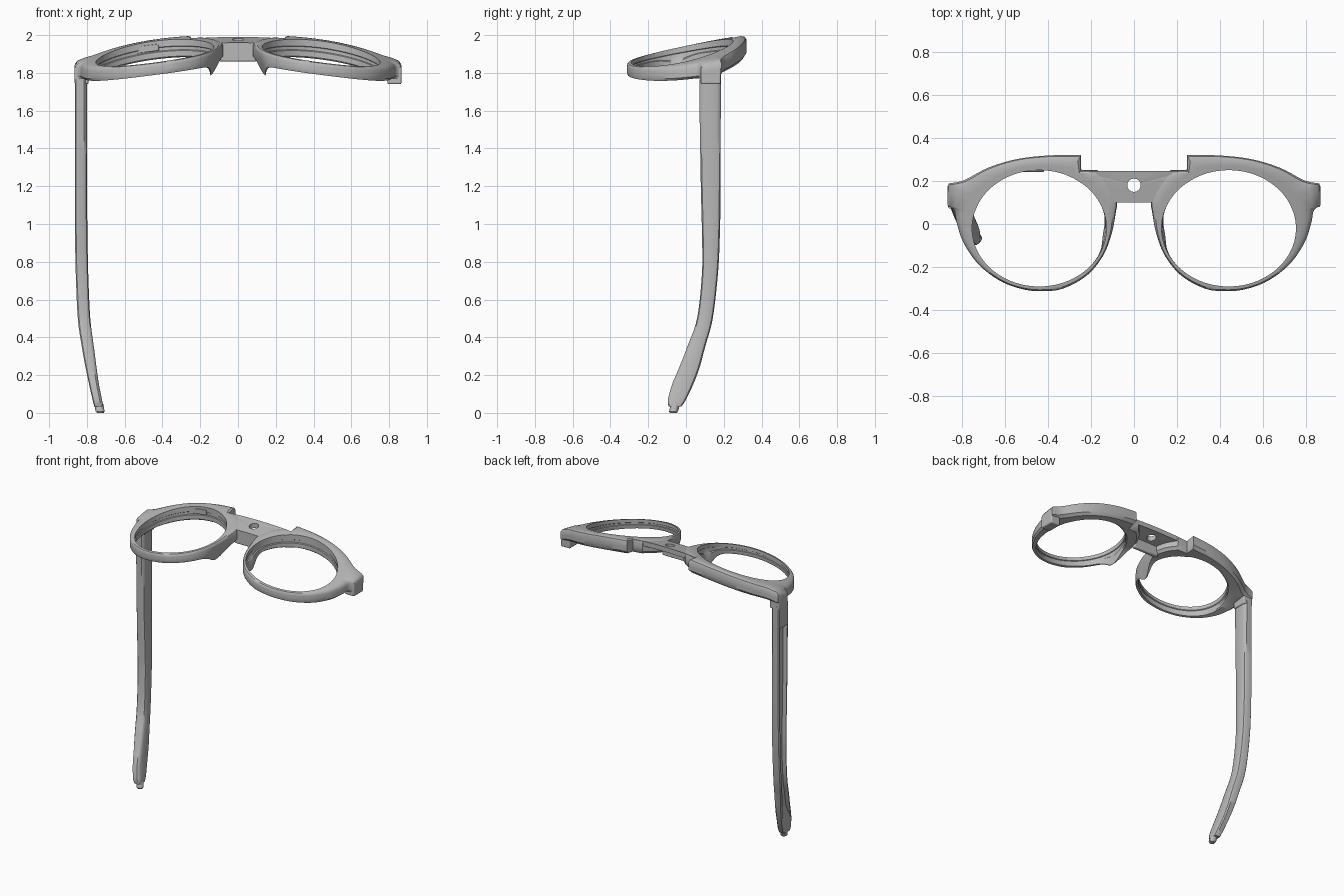
import bpy, bmesh, math
from mathutils import Vector

cube = bpy.data.objects.get("Cube")
if cube:
    bpy.data.objects.remove(cube)

grey = bpy.data.materials.new("plain_grey")
grey.use_nodes = True
grey.diffuse_color = (0.48, 0.48, 0.48, 1)
grey.node_tree.nodes["Principled BSDF"].inputs["Base Color"].default_value = grey.diffuse_color


def finish(name, bm, mirror=False, bevel=0):
    bmesh.ops.recalc_face_normals(bm, faces=bm.faces)
    mesh = bpy.data.meshes.new(name)
    bm.to_mesh(mesh)
    bm.free()
    mesh.materials.append(grey)
    ob = bpy.data.objects.new(name, mesh)
    bpy.context.collection.objects.link(ob)
    bpy.ops.object.select_all(action='DESELECT')
    bpy.context.view_layer.objects.active = ob
    ob.select_set(True)
    bpy.ops.object.shade_smooth_by_angle(angle=math.radians(35))
    if bevel:
        mod = ob.modifiers.new("Bevel", 'BEVEL')
        mod.width, mod.segments = bevel, 3
    if mirror:
        ob.modifiers.new("Mirror", 'MIRROR').use_mirror_merge = False
    return ob


def loft(name, rows, cyclic=False, **kw):
    """Join closed loops of points; cyclic joins last to first, else ends are capped."""
    bm = bmesh.new()
    loops = [[bm.verts.new(p) for p in row] for row in rows]
    pairs = list(zip(loops, loops[1:]))
    if cyclic:
        pairs.append((loops[-1], loops[0]))
    for a, b in pairs:
        for i in range(len(a)):
            j = (i + 1) % len(a)
            bm.faces.new((a[i], a[j], b[j], b[i]))
    if not cyclic:
        bm.faces.new(loops[0])
        bm.faces.new(loops[-1])
    return finish(name, bm, **kw)


def smooth(points, steps=6):
    """Catmull-Rom curve through an open chain of tuples."""
    pts = [Vector(p) for p in points]
    pts = [2 * pts[0] - pts[1]] + pts + [2 * pts[-1] - pts[-2]]
    out = []
    for a, b, c, d in zip(pts, pts[1:], pts[2:], pts[3:]):
        for k in range(steps):
            t = k / steps
            out.append(0.5 * (2 * b + (c - a) * t + (2 * a - 5 * b + 4 * c - d) * t * t
                              + (3 * b - a - 3 * c + d) * t ** 3))
    return out + [pts[-2]]


def box(name, lo, hi, **kw):
    bm = bmesh.new()
    bmesh.ops.create_cube(bm, size=1)
    for v in bm.verts:
        v.co = [(l + h) / 2 + c * (h - l) for l, h, c in zip(lo, hi, v.co)]
    return finish(name, bm, **kw)


# Curved, tilted face of the frame and its depth
def top(x, y):
    return 1.945 + 0.21 * y - 0.15 * x * x


def depth(y):
    return 0.062 + 0.065 * (y + 0.31)


# Rim: outer contour lofted around the lens opening, with a lens groove
brow = smooth([(0.245, 0.32), (0.4, 0.318), (0.55, 0.3), (0.68, 0.26), (0.79, 0.203), (0.862, 0.188)])
cheek = smooth([(0.865, 0.085), (0.835, 0.062), (0.822, 0), (0.79, -0.09), (0.72, -0.19),
                (0.62, -0.265), (0.52, -0.302), (0.43, -0.312), (0.33, -0.3), (0.22, -0.24),
                (0.145, -0.15), (0.105, -0.05), (0.085, 0.05), (0.08, 0.11), (0.115, 0.19),
                (0.17, 0.25)])
contour = brow + [Vector((0.865, 0.15))] + cheek + [Vector((0.245, 0.252))]
CENTRE, RX, RY = Vector((0.44, -0.02)), 0.312, 0.27


def rim_row(across, down, grow=1.0):
    row = []
    for p in contour:
        d = p - CENTRE
        inner = CENTRE + d / math.hypot(d.x / RX, d.y / RY) * grow
        q = inner.lerp(p, across)
        z = top(*q) - down * depth(q.y)
        # nose pad: the nose side reaches lower and leans toward the lens
        pad = math.exp(-((p.y + 0.05) / 0.075) ** 2) if p.x < 0.3 else 0
        lean = pad * max(0, down - 0.4)
        row.append((q.x + lean * (0.025 + 0.035 * across), q.y, z - lean * 0.11))
    return row


profile = [(0, 0), (0.35, 0), (0.7, 0.01), (0.92, 0.1), (1, 0.26), (1, 0.55), (1, 0.82), (0.8, 1),
           (0.1, 1), (0, 0.92), (0, 0.62), (0, 0.58, 1.018), (0, 0.4, 1.018), (0, 0.36)]
loft("rim", [rim_row(*p) for p in profile], cyclic=True, mirror=True)

# Bridge plate with a round hole, then its front lip
half = [(0, 0.1), (0.1, 0.1), (0.13, 0.17), (0.19, 0.22), (0.25, 0.245), (0.1, 0.245)]
edge = half + [(0, 0.245)] + [(-x, y) for x, y in half[:0:-1]]
hole = Vector((0, 0.18))
ring = []
for i, a in enumerate(edge):
    a, b = Vector(a), Vector(edge[(i + 1) % len(edge)])
    ring += [a.lerp(b, k / 4) for k in range(4)]


def plate_row(is_hole, drop):
    pts = [hole + (p - hole).normalized() * 0.031 if is_hole else p for p in ring]
    return [(p.x, p.y, top(*p) - drop) for p in pts]


loft("bridge_plate", [plate_row(*r) for r in ((1, 0.006), (0, 0.006), (0, 0.04), (1, 0.04))],
     cyclic=True)
box("bridge_lip", (-0.1, 0.1, 1.86), (0.1, 0.128, 1.955), bevel=0.008)

# Hinge lugs under both outer corners
box("hinge_lug", (0.792, 0.078, 1.74), (0.865, 0.184, 1.83), mirror=True, bevel=0.008)

# Temple arm: x, y, z, thickness, width, depth of the channel on its outer side
stations = [(-0.832, 0.128, 1.765, 0.064, 0.114, 0), (-0.832, 0.128, 1.61, 0.064, 0.114, 0),
            (-0.832, 0.128, 1.58, 0.064, 0.112, 0.03), (-0.832, 0.131, 1.2, 0.064, 0.105, 0.03),
            (-0.83, 0.132, 0.95, 0.066, 0.095, 0.03), (-0.826, 0.127, 0.74, 0.066, 0.085, 0.03),
            (-0.815, 0.1, 0.5, 0.066, 0.083, 0.03), (-0.795, 0.054, 0.35, 0.064, 0.095, 0.03),
            (-0.778, 0.018, 0.24, 0.058, 0.108, 0.025), (-0.762, -0.018, 0.15, 0.052, 0.112, 0),
            (-0.745, -0.048, 0.07, 0.05, 0.095, 0), (-0.738, -0.058, 0.035, 0.046, 0.07, 0)]
section = [(0.5, -0.3), (0.5, 0.3), (0.42, 0.43), (0.25, 0.5), (-0.4, 0.5), (-0.5, 0.42),
           (-0.5, 0.36), (-0.5, 0.34), (-0.5, -0.34), (-0.5, -0.36), (-0.5, -0.42), (-0.4, -0.5),
           (0.25, -0.5), (0.42, -0.43)]
arm = []
for x, y, z, thick, width, cut in smooth(stations, 5):
    arm.append([(x + u * thick + (max(cut, 0) if i in (7, 8) else 0), y + v * width, z)
                for i, (u, v) in enumerate(section)])
loft("temple_arm", arm)

# Small plug at the arm tip
plug = []
for x, y, z, r in ((-0.738, -0.055, 0.05, 0.024), (-0.73, -0.066, 0.008, 0.024), (-0.729, -0.067, 0, 0.018)):
    plug.append([(x + r * math.cos(a * math.tau / 16), y + r * math.sin(a * math.tau / 16), z)
                 for a in range(16)])
loft("arm_plug", plug)

# Small plate set on the inside of the right upper rim
tag = box("rim_plate", (-0.06, -0.004, -0.018), (0.06, 0.004, 0.018), bevel=0.003)
tag.location = (-0.48, 0.246, 1.928)
tag.rotation_euler = (0, -0.13, 0)
